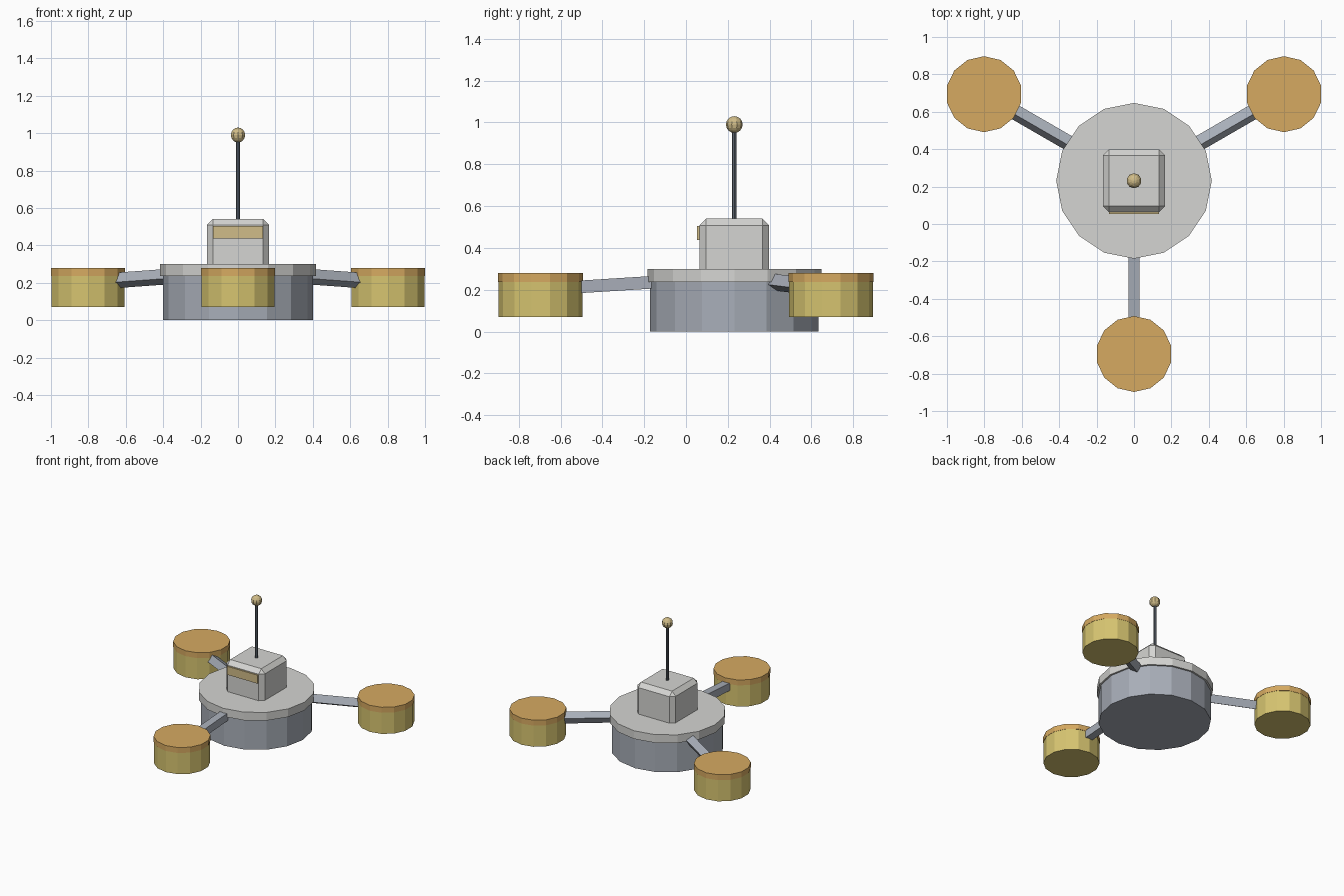
import bpy
import math
from mathutils import Vector

if "Cube" in bpy.data.objects:
    bpy.data.objects.remove(bpy.data.objects["Cube"])

CY = 0.231          # hub centre along y
ARM_R = 0.926       # hub centre to pod centre


def material(name, rgb):
    # sRGB 0-255 to linear
    lin = [((c / 255 + 0.055) / 1.055) ** 2.4 for c in rgb]
    m = bpy.data.materials.new(name)
    m.diffuse_color = (*lin, 1)
    m.use_nodes = True
    m.node_tree.nodes["Principled BSDF"].inputs["Base Color"].default_value = m.diffuse_color
    return m


PALE = material("pale_grey", (213, 213, 210))
STEEL = material("steel_grey", (168, 174, 184))
DARK = material("dark_steel", (92, 100, 110))
YELLOW = material("foil_yellow", (214, 196, 112))
ORANGE = material("copper_orange", (214, 170, 97))
TAN = material("sand_tan", (208, 188, 136))


def finish(name, mat):
    ob = bpy.context.object
    ob.name = name
    ob.data.materials.append(mat)
    return ob


def cylinder(name, mat, sides, r, x, y, z0, z1):
    bpy.ops.mesh.primitive_cylinder_add(vertices=sides, radius=r, depth=z1 - z0,
                                        location=(x, y, (z0 + z1) / 2))
    return finish(name, mat)


def box(name, mat, size, loc):
    bpy.ops.mesh.primitive_cube_add(size=1, location=loc)
    ob = finish(name, mat)
    ob.scale = size
    bpy.ops.object.transform_apply(location=False, rotation=False, scale=True)
    return ob


# Hub: drum with a slightly wider lid
cylinder("hub_body", STEEL, 16, 0.402, 0, CY, 0, 0.24)
cylinder("hub_lid", PALE, 16, 0.416, 0, CY, 0.236, 0.30)

# Chamfered instrument cabin with a front window strip
cabin = box("cabin", PALE, (0.334, 0.334, 0.30), (0, CY, 0.39))
bevel = cabin.modifiers.new("chamfer", 'BEVEL')
bevel.width = 0.032
bevel.segments = 1
box("window_strip", TAN, (0.268, 0.03, 0.066), (0, 0.068, 0.471))

# Antenna
cylinder("antenna_mast", DARK, 8, 0.011, 0, CY, 0.53, 0.97)
bpy.ops.mesh.primitive_uv_sphere_add(segments=10, ring_count=8, radius=0.04,
                                     location=(0, CY, 0.99))
finish("antenna_ball", TAN)

# Three arms, each ending in a foil pod with a copper cap
for i, deg in enumerate((-90, 30, 150)):
    a = math.radians(deg)
    radial = Vector((math.cos(a), math.sin(a), 0))
    centre = Vector((0, CY, 0))

    start = centre + radial * 0.34 + Vector((0, 0, 0.239))
    end = centre + radial * 0.88 + Vector((0, 0, 0.205))
    span = end - start
    arm = box(f"arm_{i + 1}", STEEL, (0.06, 0.06, span.length), (start + end) / 2)
    arm.rotation_mode = 'QUATERNION'
    arm.rotation_quaternion = Vector((0, 0, 1)).rotation_difference(span)

    p = centre + radial * ARM_R
    cylinder(f"pod_{i + 1}", YELLOW, 14, 0.201, p.x, p.y, 0.07, 0.24)
    cylinder(f"pod_cap_{i + 1}", ORANGE, 14, 0.203, p.x, p.y, 0.237, 0.28)
